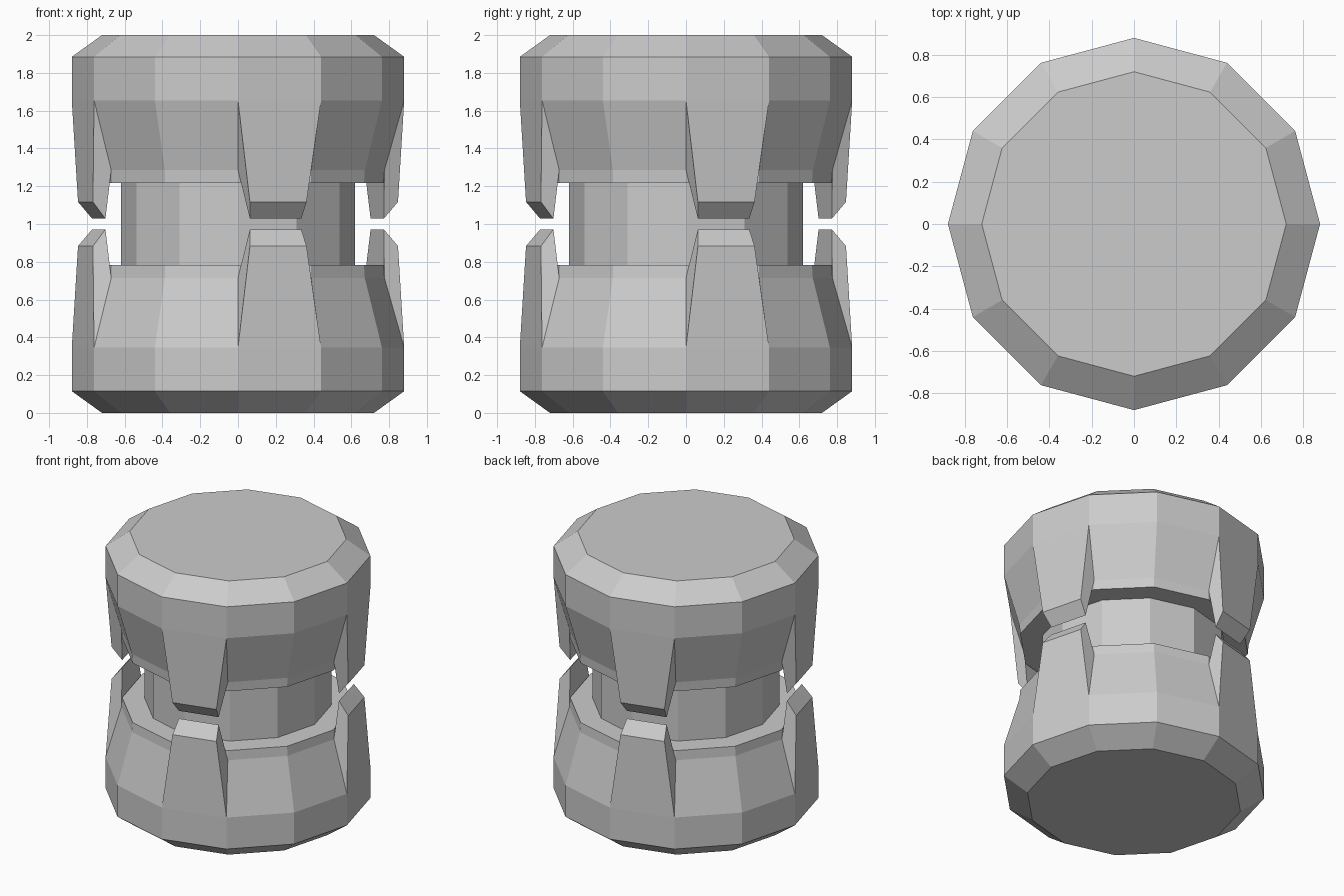
import bpy
import bmesh
import math

if "Cube" in bpy.data.objects:
    bpy.data.objects.remove(bpy.data.objects["Cube"])

N = 12


def ring(r, z):
    return [(r * math.cos(math.tau * i / N), r * math.sin(math.tau * i / N), z) for i in range(N)]


def finish(name, bm):
    bmesh.ops.recalc_face_normals(bm, faces=bm.faces)
    me = bpy.data.meshes.new(name)
    bm.to_mesh(me)
    bm.free()
    ob = bpy.data.objects.new(name, me)
    bpy.context.collection.objects.link(ob)
    return ob


def lathe(name, profile):
    bm = bmesh.new()
    rows = [[bm.verts.new(p) for p in ring(r, z)] for r, z in profile]
    for a, b in zip(rows, rows[1:]):
        for i in range(N):
            j = (i + 1) % N
            bm.faces.new((a[i], a[j], b[j], b[i]))
    bm.faces.new(rows[0])
    bm.faces.new(rows[-1])
    return finish(name, bm)


def claw(name, turn, flip):
    # wedge on one side segment: drum edge, shoulder, tip ridge, tip front
    c, s = math.cos(math.pi / 6), 0.5
    section = [((0.88, 0), (0.88 * c, 0.88 * s), 0.345),
               ((0.775, 0), (0.775 * c, 0.775 * s), 0.715),
               ((0.772, 0.063), (0.702, 0.335), 0.972),
               ((0.847, 0.063), (0.768, 0.363), 0.883)]
    bm = bmesh.new()
    sides = []
    for k in (0, 1):
        row = []
        for p in section:
            x, y = p[k]
            ct, st = math.cos(turn), math.sin(turn)
            row.append(bm.verts.new((x * ct - y * st, x * st + y * ct, flip(p[2]))))
        sides.append(row)
    a, b = sides
    bm.faces.new(a)
    bm.faces.new(b)
    for i in range(4):
        j = (i + 1) % 4
        bm.faces.new((a[i], a[j], b[j], b[i]))
    return finish(name, bm)


# narrow middle core
lathe("core", [(0.62, 0.7), (0.62, 1.3)])

# two mirrored drums, each with four claws reaching to the middle
drum = [(0.72, 0), (0.88, 0.115), (0.88, 0.345), (0.775, 0.715), (0.77, 0.783)]
for label, flip in (("lower", lambda z: z), ("upper", lambda z: 2 - z)):
    lathe(label + "_drum", [(r, flip(z)) for r, z in drum])
    for q in range(4):
        claw(f"{label}_claw_{q + 1}", q * math.pi / 2, flip)
